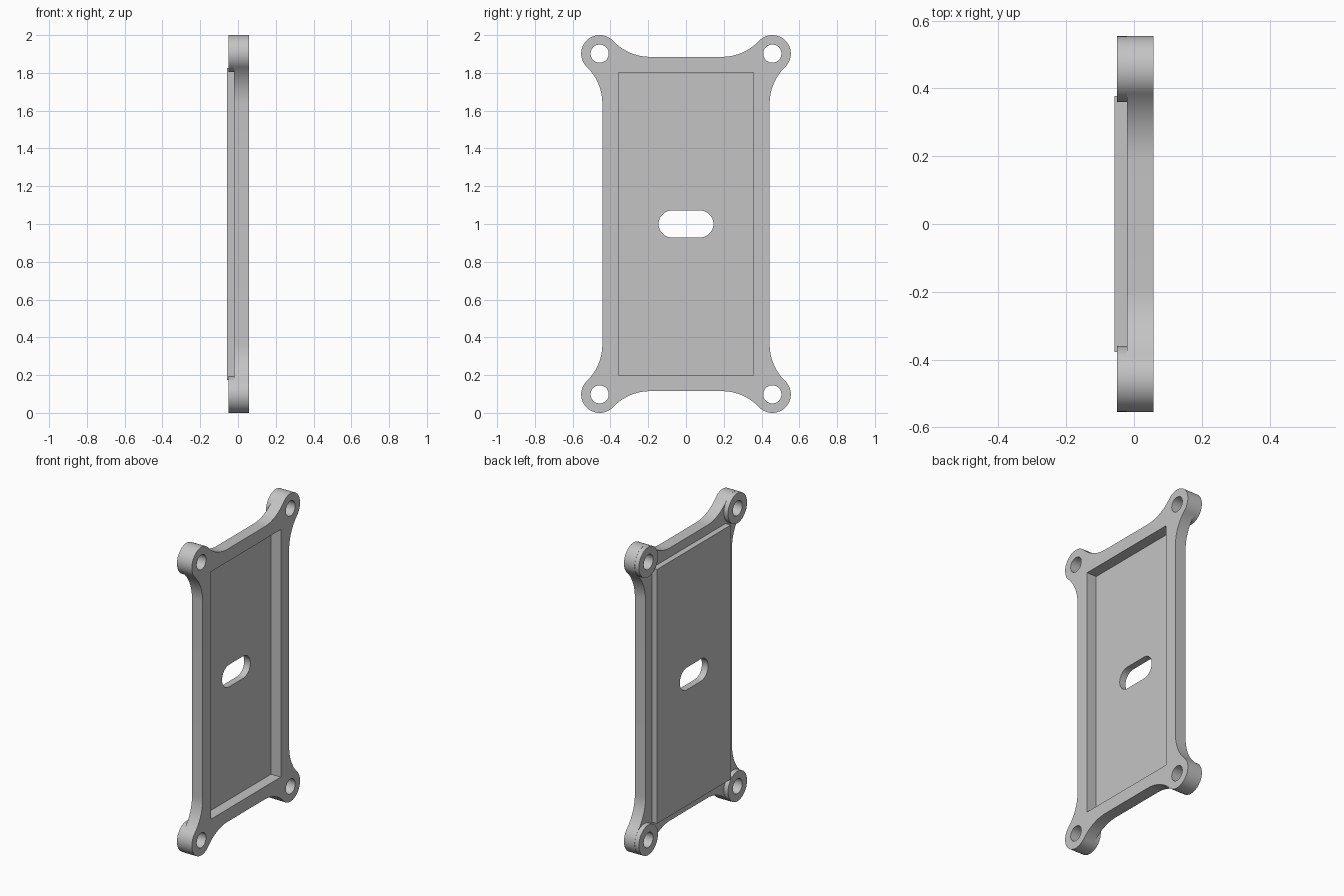
import bpy, bmesh
from math import sin, cos, pi, sqrt, atan2, radians

old = bpy.data.objects.get("Cube")
if old:
    bpy.data.objects.remove(old, do_unlink=True)

# Main dimensions
FRONT, BACK = 0.057, -0.02           # plate faces along x
BOSS_BACK, PANEL_BACK = -0.05, -0.057
POCKET_FLOOR = -0.013
HALF_Y, HALF_Z = 0.443, 0.885        # plate body
CY, CZ, R = 0.457, 0.902, 0.098      # corner bosses
FILLET = 0.27
MID = 1.0

grey = bpy.data.materials.new("plain grey")
grey.use_nodes = True
grey.diffuse_color = (0.55, 0.55, 0.55, 1)
grey.node_tree.nodes["Principled BSDF"].inputs["Base Color"].default_value = (0.55, 0.55, 0.55, 1)


def prism(name, points, x0, x1):
    """Extrude a (y, z) outline along x."""
    bm = bmesh.new()
    face = bm.faces.new([bm.verts.new((x0, y, z + MID)) for y, z in points])
    ext = bmesh.ops.extrude_face_region(bm, geom=[face])
    bmesh.ops.translate(bm, vec=(x1 - x0, 0, 0),
                        verts=[v for v in ext["geom"] if isinstance(v, bmesh.types.BMVert)])
    bmesh.ops.recalc_face_normals(bm, faces=bm.faces)
    mesh = bpy.data.meshes.new(name)
    bm.to_mesh(mesh)
    bm.free()
    mesh.materials.append(grey)
    obj = bpy.data.objects.new(name, mesh)
    bpy.context.collection.objects.link(obj)
    return obj


def arc(cy, cz, r, a0, a1, n):
    return [(cy + r * cos(a0 + (a1 - a0) * i / n), cz + r * sin(a0 + (a1 - a0) * i / n))
            for i in range(n + 1)]


def circle(cy, cz, r, n=48):
    return arc(cy, cz, r, 0, 2 * pi, n)[:-1]


def rectangle(hy, hz):
    return [(hy, -hz), (hy, hz), (-hy, hz), (-hy, -hz)]


def combine(target, tool, operation):
    mod = target.modifiers.new(operation.title(), 'BOOLEAN')
    mod.operation, mod.solver, mod.object = operation, 'EXACT', tool
    bpy.context.view_layer.objects.active = target
    bpy.ops.object.modifier_apply(modifier=mod.name)
    bpy.data.objects.remove(tool, do_unlink=True)


def corner_outline():
    """Side fillet, boss arc and top fillet of the +y, +z corner."""
    reach = FILLET + R
    sy = HALF_Y + FILLET
    sz = CZ - sqrt(reach ** 2 - (sy - CY) ** 2)
    tz = HALF_Z + FILLET
    ty = CY - sqrt(reach ** 2 - (tz - CZ) ** 2)
    a_side = atan2(sz - CZ, sy - CY)
    a_top = atan2(tz - CZ, ty - CY)
    side = arc(sy, sz, FILLET, pi, a_side + pi, 16)
    boss = arc(CY, CZ, R, a_side, a_top, 36)
    top = arc(ty, tz, FILLET, a_top - pi, -pi / 2, 16)
    return side + boss[1:-1] + top


# Plate with four eared corners
quarter = corner_outline()
upper = quarter + [(-y, z) for y, z in reversed(quarter)]
plate = prism("mounting_plate", upper + [(-y, -z) for y, z in upper], BACK, FRONT)

# Raised back panel and corner bosses
combine(plate, prism("back_panel", rectangle(0.378, 0.825), PANEL_BACK, -0.015), 'UNION')
corners = [(sy * CY, sz * CZ) for sy in (-1, 1) for sz in (-1, 1)]
for y, z in corners:
    combine(plate, prism("boss", circle(y, z, R - 0.0006), BOSS_BACK, 0.0), 'UNION')

# Pocket, screw holes and centre slot
combine(plate, prism("pocket", rectangle(0.357, 0.803), POCKET_FLOOR, 0.2), 'DIFFERENCE')
for y, z in corners:
    combine(plate, prism("screw_hole", circle(y, z, 0.048), -0.2, 0.2), 'DIFFERENCE')
slot = arc(0.073, 0, 0.072, -pi / 2, pi / 2, 20) + arc(-0.073, 0, 0.072, pi / 2, 3 * pi / 2, 20)
combine(plate, prism("slot", slot, -0.2, 0.2), 'DIFFERENCE')

# Smooth curves, crisp edges
bpy.ops.object.select_all(action='DESELECT')
plate.select_set(True)
bpy.context.view_layer.objects.active = plate
bpy.ops.object.shade_smooth_by_angle(angle=radians(30))
